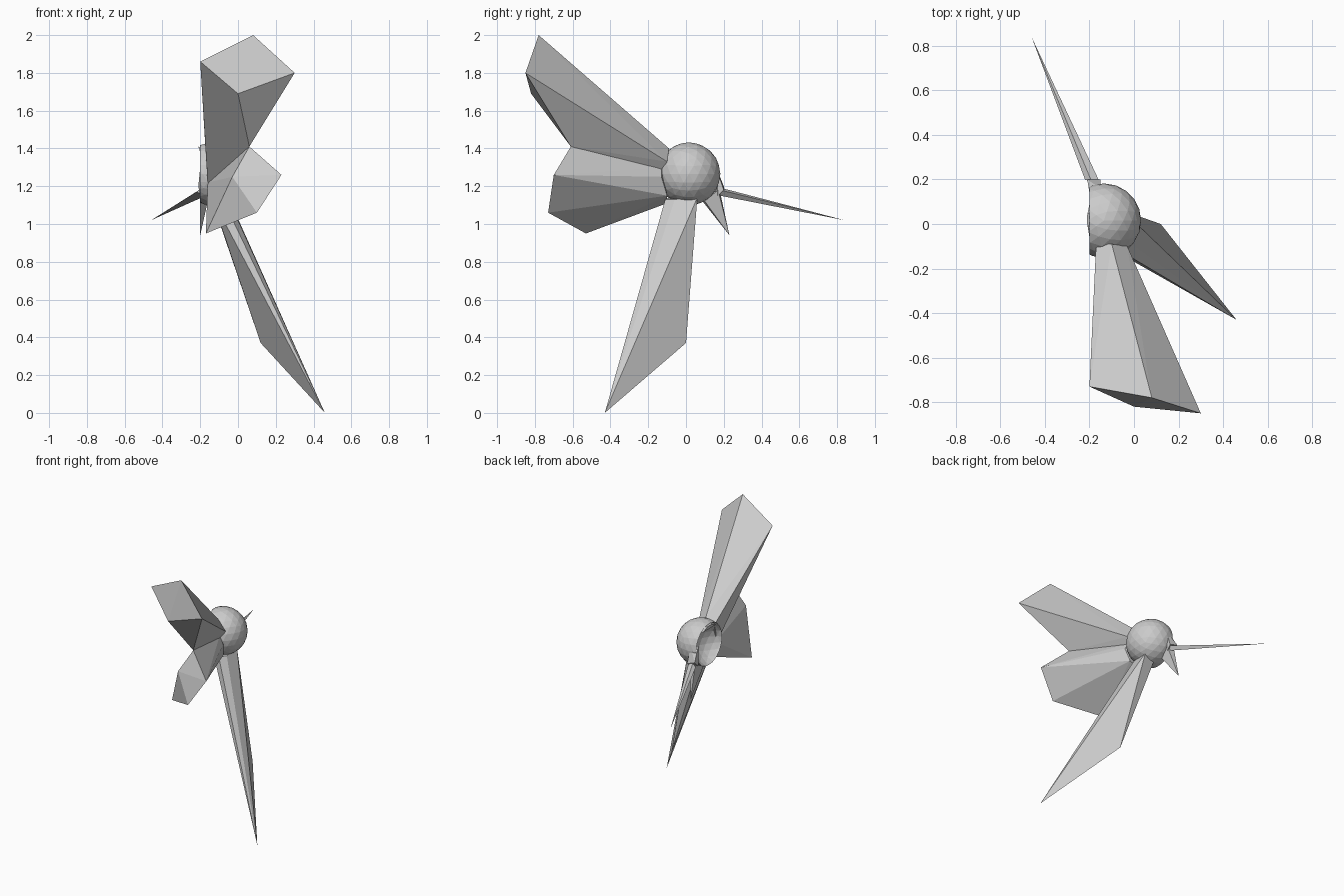
import bpy
import bmesh
from mathutils import Vector

# Remove the default cube
cube = bpy.data.objects.get("Cube")
if cube:
    bpy.data.objects.remove(cube, do_unlink=True)

grey = bpy.data.materials.new("light_grey")
grey.use_nodes = True
colour = (0.6, 0.6, 0.6, 1)
grey.diffuse_color = colour
bsdf = grey.node_tree.nodes["Principled BSDF"]
bsdf.inputs["Base Color"].default_value = colour
bsdf.inputs["Roughness"].default_value = 0.8


def finish(name, bm):
    """Turn a bmesh into a flat shaded object."""
    bmesh.ops.recalc_face_normals(bm, faces=bm.faces)
    mesh = bpy.data.meshes.new(name)
    bm.to_mesh(mesh)
    bm.free()
    mesh.materials.append(grey)
    obj = bpy.data.objects.new(name, mesh)
    bpy.context.collection.objects.link(obj)
    return obj


def faceted_limb(name, root, tips):
    """Stretch a limb from its root ring on the body to its outer corners."""
    bm = bmesh.new()
    for p in root + tips:
        bm.verts.new(p)
    hull = bmesh.ops.convex_hull(bm, input=bm.verts)
    loose = set(hull["geom_interior"]) | set(hull["geom_unused"])
    bmesh.ops.delete(bm, geom=[v for v in loose if isinstance(v, bmesh.types.BMVert)],
                     context='VERTS')
    bmesh.ops.dissolve_limit(bm, angle_limit=0.03, verts=bm.verts, edges=bm.edges)
    return finish(name, bm)


# Round body, with its right side folded inwards as a hollow
centre = Vector((-0.135, 0.015, 1.265))
rim = -0.2
bm = bmesh.new()
bmesh.ops.create_icosphere(bm, subdivisions=3, radius=0.167)
bmesh.ops.translate(bm, verts=bm.verts, vec=centre)
bmesh.ops.bisect_plane(bm, geom=bm.verts[:] + bm.edges[:] + bm.faces[:],
                       plane_co=(rim, 0, 0), plane_no=(1, 0, 0))
for v in bm.verts:
    if v.co.x < rim:
        v.co.x = 2 * rim - v.co.x
finish("body", bm)

# Shared corner where the two wings meet
joint = (0.06, -0.61, 1.41)

faceted_limb(
    "upper_wing",
    [(-0.17, -0.09, 1.36), (-0.1, -0.09, 1.4), (-0.03, -0.1, 1.33),
     (-0.06, -0.14, 1.28), (-0.16, -0.13, 1.21)],
    [(-0.2, -0.73, 1.86), (0.08, -0.78, 2.0), (0.3, -0.85, 1.8),
     (0.0, -0.82, 1.69), joint])

faceted_limb(
    "lower_wing",
    [(-0.06, -0.13, 1.3), (-0.03, -0.13, 1.25), (-0.05, -0.1, 1.15),
     (-0.14, -0.1, 1.11), (-0.16, -0.12, 1.22)],
    [joint, (0.23, -0.7, 1.26), (0.1, -0.73, 1.06),
     (-0.17, -0.53, 0.95), (-0.03, -0.66, 1.25)])

# Long pointed leg with a bent back edge
faceted_limb(
    "leg",
    [(-0.14, 0.05, 1.13), (-0.05, 0.06, 1.14), (-0.05, -0.06, 1.13),
     (-0.08, -0.11, 1.13), (-0.14, -0.09, 1.14)],
    [(0.46, -0.43, 0.0), (0.12, 0.0, 0.37)])

# Thin spikes at the back
faceted_limb(
    "tail_spike",
    [(-0.22, 0.2, 1.17), (-0.19, 0.19, 1.19), (-0.15, 0.18, 1.18),
     (-0.17, 0.18, 1.15)],
    [(-0.46, 0.84, 1.02)])

faceted_limb(
    "lower_spike",
    [(-0.2, 0.08, 1.13), (-0.16, 0.1, 1.12), (-0.15, 0.17, 1.18),
     (-0.2, 0.18, 1.17)],
    [(-0.2, 0.23, 0.94)])

# Small ridges around the hollow
faceted_limb(
    "upper_ridge",
    [(-0.2, -0.06, 1.38), (-0.17, -0.06, 1.4), (-0.17, 0.09, 1.4),
     (-0.2, 0.09, 1.38)],
    [(-0.21, 0.0, 1.41), (-0.21, 0.04, 1.41)])

faceted_limb(
    "rear_ridge",
    [(-0.2, 0.14, 1.3), (-0.15, 0.16, 1.3), (-0.15, 0.17, 1.15),
     (-0.2, 0.14, 1.15)],
    [(-0.21, 0.2, 1.2), (-0.15, 0.2, 1.18)])
